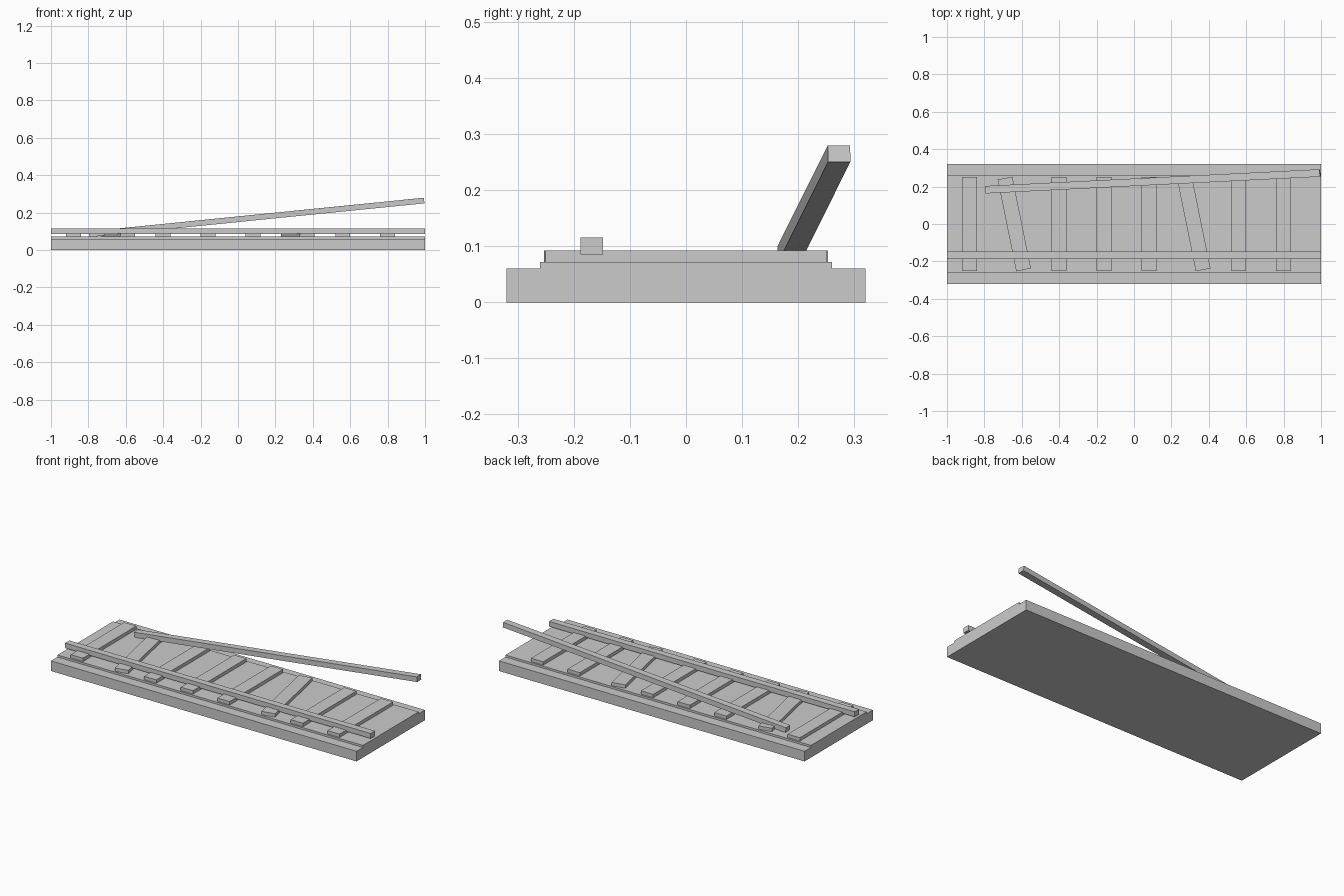
import bpy
from mathutils import Matrix, Euler

if "Cube" in bpy.data.objects:
    bpy.data.objects.remove(bpy.data.objects["Cube"])

grey = bpy.data.materials.new("plain grey")
grey.diffuse_color = (0.6, 0.6, 0.6, 1)
grey.use_nodes = True
grey.node_tree.nodes["Principled BSDF"].inputs["Base Color"].default_value = grey.diffuse_color


def box(name, size, centre, rot=(0, 0, 0)):
    """Box with applied size, placed and turned about its centre."""
    bpy.ops.mesh.primitive_cube_add(size=1, location=centre, rotation=rot)
    ob = bpy.context.object
    ob.name = name
    ob.data.transform(Matrix.Diagonal((*size, 1)))
    ob.data.materials.append(grey)
    return ob


# Ground slab and the gravel bed on top of it
box("ground_slab", (2, 0.64, 0.06), (0, 0, 0.03))
box("gravel_bed", (2, 0.52, 0.012), (0, 0, 0.066))

# Eight sleepers, two of them knocked askew
for i in range(8):
    turn = 0.2 if i in (1, 5) else 0
    box(f"sleeper_{i + 1}", (0.08, 0.5, 0.03), (-0.88 + 0.24 * i, 0, 0.077), (0, 0, turn))

# Intact rail, and the broken rail lifted at one end
box("intact_rail", (2, 0.04, 0.03), (0, -0.168, 0.1))
box("lifted_rail", (1.8, 0.04, 0.03), (0.1, 0.228, 0.175), (0, -0.1, 0.05))
